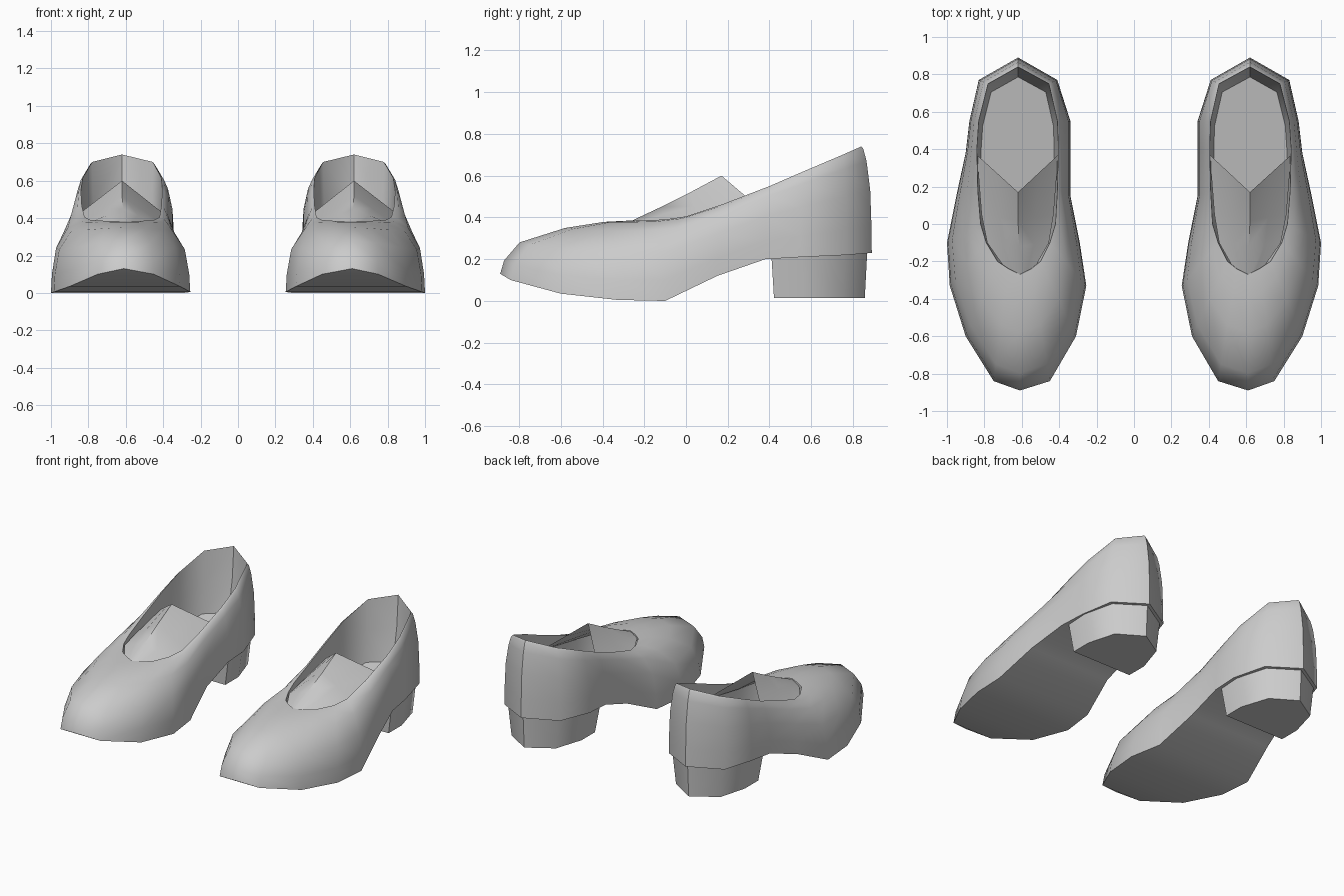
import bpy
import bmesh
from math import radians
from mathutils import Vector

cube = bpy.data.objects.get("Cube")
if cube:
    bpy.data.objects.remove(cube, do_unlink=True)

# One plain grey for everything
grey = bpy.data.materials.new("plain_grey")
grey.use_nodes = True
grey.diffuse_color = (0.6, 0.6, 0.6, 1)
grey.node_tree.nodes["Principled BSDF"].inputs["Base Color"].default_value = (0.6, 0.6, 0.6, 1)

# Stations from toe to back: y, inner x, outer x, z
SOLE = [(-.89, .61, .61, .13), (-.84, .45, .75, .10), (-.6, .31, .90, .035),
        (-.33, .255, .985, .005), (-.1, .29, 1.0, 0), (.15, .34, .95, .12),
        (.38, .34, .90, .2), (.55, .34, .88, .21), (.77, .41, .83, .22),
        (.89, .62, .62, .23)]
RIM = [(-.27, .61, .61, .385), (-.24, .55, .67, .385), (-.2, .5, .73, .386),
       (-.1, .45, .79, .39), (0, .42, .82, .405), (.18, .41, .835, .465),
       (.4, .405, .84, .55), (.55, .41, .83, .615), (.75, .455, .78, .70),
       (.84, .62, .62, .74)]
# Wall rings: share of the way from sole to rim, across and up
WALL = [(0, 0), (.03, .25), (.15, .59), (.5, .86), (.8, .975), (1, 1)]


def ring(stations):
    """Closed loop: inner side toe to back, then outer side back to toe."""
    inner = [Vector((a, y, z)) for y, a, b, z in stations]
    outer = [Vector((b, y, z)) for y, a, b, z in stations[-2:0:-1]]
    return inner + outer


def finish(name, bm, side, angle=50):
    for v in bm.verts:
        v.co.x *= side
    bmesh.ops.recalc_face_normals(bm, faces=bm.faces)
    mesh = bpy.data.meshes.new(name)
    bm.to_mesh(mesh)
    bm.free()
    mesh.materials.append(grey)
    obj = bpy.data.objects.new(name, mesh)
    bpy.context.collection.objects.link(obj)
    bpy.ops.object.select_all(action='DESELECT')
    obj.select_set(True)
    bpy.context.view_layer.objects.active = obj
    bpy.ops.object.shade_smooth_by_angle(angle=radians(angle))


def bridge(bm, low, high):
    n = len(low)
    for i in range(n):
        j = (i + 1) % n
        bm.faces.new((low[i], low[j], high[j], high[i]))


def strip_cap(bm, loop):
    """Close a symmetric loop with strips running from side to side."""
    n = len(loop)
    for i in range(n // 2):
        corners = [loop[i], loop[i + 1], loop[n - i - 1], loop[(n - i) % n]]
        bm.faces.new(list(dict.fromkeys(corners)))


def make_upper(name, side):
    sole, rim = ring(SOLE), ring(RIM)
    loops = []
    for across, up in WALL:
        loop = []
        for s, r in zip(sole, rim):
            p = s.lerp(r, across)
            p.z = s.z + (r.z - s.z) * up
            loop.append(p)
        loops.append(loop)
    # Lining and insole
    centre = Vector((.62, .3, 0))
    for shrink, drop in ((.03, .5), (.1, 1)):
        loop = []
        for r in rim:
            p = r.lerp(centre, shrink)
            floor = .15 + .2 * p.y
            p.z = r.z + (floor - r.z) * drop
            loop.append(p)
        loops.append(loop)
    bm = bmesh.new()
    rows = [[bm.verts.new(p) for p in loop] for loop in loops]
    for low, high in zip(rows, rows[1:]):
        bridge(bm, low, high)
    strip_cap(bm, rows[0])
    strip_cap(bm, rows[-1])
    finish(name, bm, side)


def make_heel(name, side):
    # Block with a straight front and a pointed round back
    plan = [(.36, .41), (.36, .56), (.43, .76), (.62, .868),
            (.81, .76), (.87, .56), (.87, .41)]
    bm = bmesh.new()
    top = [bm.verts.new((x, y, .18 + .06 * y)) for x, y in plan]
    low = [bm.verts.new((.62 + (x - .62) * .88, .64 + (y - .64) * .95, .015)) for x, y in plan]
    bridge(bm, low, top)
    bm.faces.new(low)
    bm.faces.new(top)
    finish(name, bm, side)


def make_tongue(name, side):
    # Thin domed sheet rising to a peak behind the vamp: left, middle, right
    rows = [((.54, -.25, .37), (.61, -.29, .37), (.68, -.25, .37)),
            ((.455, -.1, .38), (.615, -.12, .45), (.785, -.1, .38)),
            ((.43, .05, .385), (.62, .02, .52), (.815, .05, .385)),
            ((.405, .37, .43), (.62, .17, .6), (.84, .37, .43))]
    bm = bmesh.new()
    grid = []
    for left, mid, right in rows:
        a, m, b = Vector(left), Vector(mid), Vector(right)
        pts = [a, a.lerp(m, .5), m, m.lerp(b, .5), b]
        grid.append([bm.verts.new(p) for p in pts])
    for near, far in zip(grid, grid[1:]):
        for i in range(4):
            bm.faces.new((near[i], near[i + 1], far[i + 1], far[i]))
    finish(name, bm, side, 60)


for label, side in (("left", 1), ("right", -1)):
    make_upper(label + "_shoe_upper", side)
    make_heel(label + "_shoe_heel", side)
    make_tongue(label + "_shoe_tongue", side)
